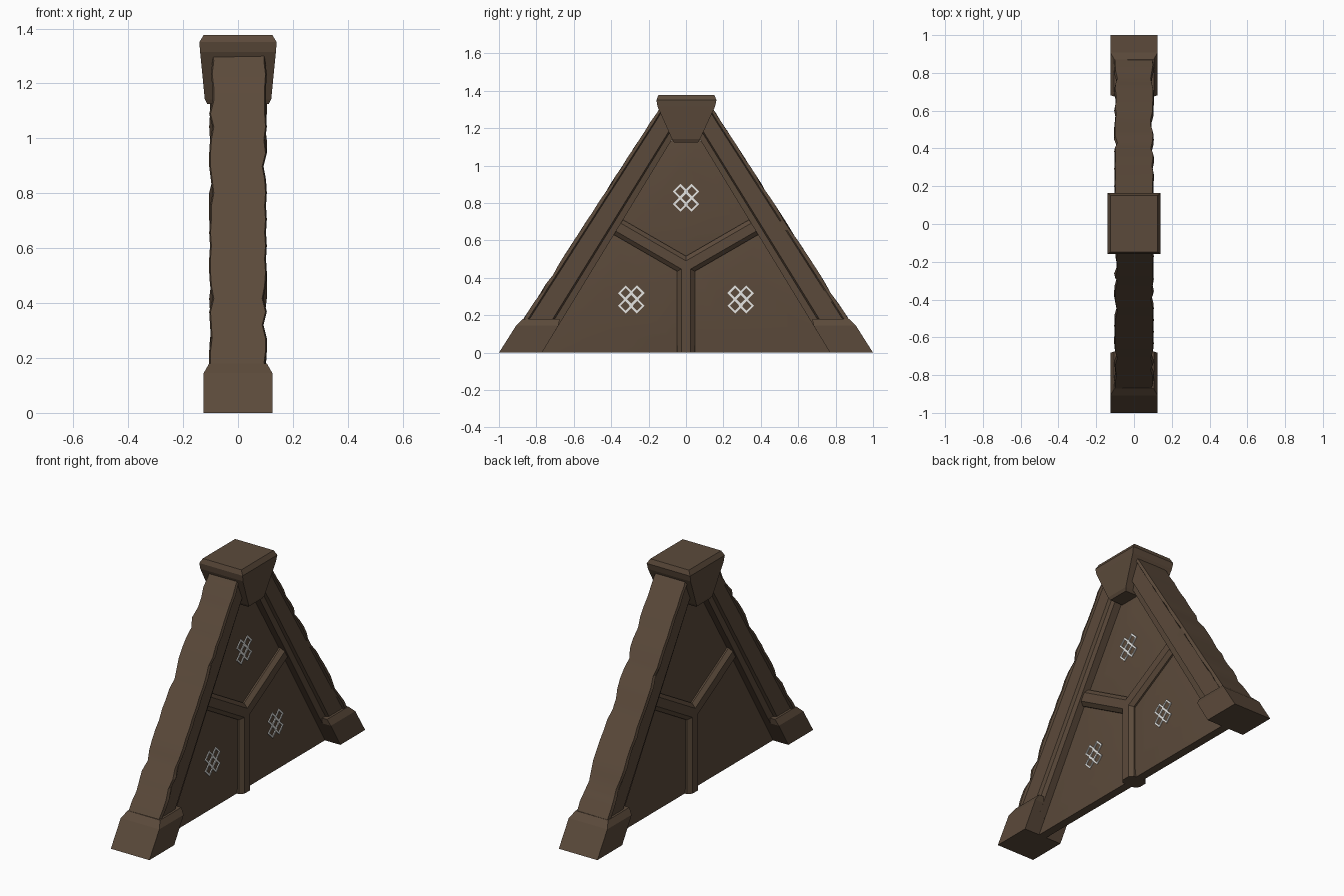
import bpy, bmesh, math, random
from mathutils import Vector

if "Cube" in bpy.data.objects:
    bpy.data.objects.remove(bpy.data.objects["Cube"])

random.seed(4)


def material(name, rgb):
    m = bpy.data.materials.new(name)
    m.diffuse_color = (*rgb, 1)
    m.use_nodes = True
    m.node_tree.nodes["Principled BSDF"].inputs["Base Color"].default_value = m.diffuse_color
    return m


WOOD = material("dark_brown_wood", (0.105, 0.068, 0.043))
PALE = material("pale_inlay", (0.78, 0.78, 0.76))


def finish(bm, name, mat, smooth=True):
    bmesh.ops.recalc_face_normals(bm, faces=bm.faces)
    me = bpy.data.meshes.new(name)
    bm.to_mesh(me)
    bm.free()
    ob = bpy.data.objects.new(name, me)
    bpy.context.collection.objects.link(ob)
    me.materials.append(mat)
    if smooth:
        bpy.ops.object.select_all(action='DESELECT')
        ob.select_set(True)
        bpy.context.view_layer.objects.active = ob
        bpy.ops.object.shade_smooth_by_angle(angle=math.radians(25))
    return ob


def loft(name, rings, mat, smooth=True):
    """Skin a list of closed rings and cap both ends."""
    bm = bmesh.new()
    vs = [[bm.verts.new(p) for p in r] for r in rings]
    n = len(rings[0])
    for a, b in zip(vs, vs[1:]):
        for i in range(n):
            j = (i + 1) % n
            bm.faces.new((a[i], a[j], b[j], b[i]))
    bm.faces.new(vs[0])
    bm.faces.new(vs[-1])
    return finish(bm, name, mat, smooth)


def rect(hx, y0, y1, z):
    return [(-hx, y0, z), (hx, y0, z), (hx, y1, z), (-hx, y1, z)]


def outer(z):
    return 0.87 - (z - 0.18) / 1.55


def inner(z):
    return max(0.77 - z / 1.64, 0.0)


# Sloping beams: stepped section stacked in level slices, outer edges worn
SECTION = [(0, 0.1), (0.12, 0.105), (0.16, 0.092), (0.75, 0.092), (0.8, 0.075), (1, 0.07)]
SLICES = 26
for side, label in ((-1, "front"), (1, "back")):
    rings = []
    for k in range(SLICES + 1):
        z = 0.08 + (1.33 - 0.08) * k / SLICES
        o, i = outer(z), inner(z)
        half = {}
        for sx in (1, -1):
            wear = random.choice((0, 0, 0.003, 0.006, 0.012))
            half[sx] = [(sx * (hx - (wear if u < 0.14 else 0)),
                         side * (o + (i - o) * u - (wear * 0.6 if u == 0 else 0)), z)
                        for u, hx in SECTION]
        rings.append(half[1] + half[-1][::-1])
    loft(label + "_beam", rings, WOOD)

    # Feet: leaning blocks with a chamfered top
    loft(label + "_foot", [
        rect(0.125, side * 0.77, side * 1.0, 0),
        rect(0.125, side * 0.682, side * 0.908, 0.145),
        rect(0.105, side * 0.675, side * 0.872, 0.18)], WOOD, False)

# Keystone cap at the peak
loft("peak_cap", [
    rect(0.112, -0.065, 0.065, 1.125),
    rect(0.121, -0.075, 0.075, 1.142),
    rect(0.138, -0.152, 0.155, 1.315),
    rect(0.141, -0.158, 0.163, 1.35),
    rect(0.125, -0.148, 0.152, 1.377)], WOOD, False)

# Three ribs meeting in a Y
HUB = 0.462
RIB = [(0.047, 0.04), (0.025, 0.06), (-0.025, 0.06), (-0.047, 0.04),
       (-0.047, -0.04), (-0.025, -0.06), (0.025, -0.06), (0.047, -0.04)]
for label, deg, length in (("post", -90, HUB), ("back_arm", 30, 0.48), ("front_arm", 150, 0.48)):
    a = math.radians(deg)
    d = Vector((0, math.cos(a), math.sin(a)))
    s = Vector((0, -math.sin(a), math.cos(a)))
    hub = Vector((0, 0, HUB))
    k = math.tan(math.radians(30))
    # the inner end is mitred to a point so the three ribs join cleanly
    start, tip = [], []
    for w, x in RIB:
        side_vec = s * w + Vector((x, 0, 0))
        start.append(hub + d * (abs(w) * k) + side_vec)
        tip.append(hub + d * length + side_vec)
    bm = bmesh.new()
    va = [bm.verts.new(p) for p in start]
    vb = [bm.verts.new(p) for p in tip]
    ca = [bm.verts.new(hub + Vector((x, 0, 0))) for x in (0.06, -0.06)]
    for i in range(8):
        j = (i + 1) % 8
        if i == 1:
            bm.faces.new((va[1], ca[0], va[2], vb[2], vb[1]))
        elif i == 5:
            bm.faces.new((va[5], ca[1], va[6], vb[6], vb[5]))
        else:
            bm.faces.new((va[i], va[j], vb[j], vb[i]))
    bm.faces.new(vb)
    finish(bm, "rib_" + label, WOOD, False)

# Infill panels, slightly pillowed on both sides
PANELS = {
    "upper_panel": [(0, 0.46), (0.39, 0.68), (0.06, 1.16), (-0.06, 1.16), (-0.39, 0.68)],
    "back_panel": [(0, 0), (0.78, 0), (0.39, 0.68), (0, 0.46)],
    "front_panel": [(0, 0), (-0.78, 0), (-0.39, 0.68), (0, 0.46)],
}


def diamond_ring(bm, cx, cy, cz, ry, rz, width, thick):
    """Thin diamond outline plate lying in the yz plane."""
    dirs = [(1, 0), (0, 1), (-1, 0), (0, -1)]
    rows = []
    for x, inset in ((cx, 0), (cx + thick, 0), (cx + thick, width), (cx, width)):
        rows.append([bm.verts.new((x, cy + a * (ry - inset), cz + b * (rz - inset))) for a, b in dirs])
    for r in range(4):
        p, q = rows[r], rows[(r + 1) % 4]
        for i in range(4):
            j = (i + 1) % 4
            bm.faces.new((p[i], p[j], q[j], q[i]))


for name, pts in PANELS.items():
    n = len(pts)
    my = sum(p[0] for p in pts) / n
    mz = sum(p[1] for p in pts) / n

    def ring(x, f):
        return [(x, my + (y - my) * f, mz + (z - mz) * f) for y, z in pts]

    loft(name, [ring(-0.038, 0.45), ring(-0.034, 0.75), ring(-0.025, 1),
                ring(0.025, 1), ring(0.034, 0.75), ring(0.038, 0.45)], WOOD)

    # Interlaced knot ornament, on the right-hand face only
    bm = bmesh.new()
    for dy, dz in ((0.03, 0.034), (-0.03, 0.034), (0.03, -0.034), (-0.03, -0.034), (0, 0)):
        diamond_ring(bm, 0.037, my + dy, mz + dz, 0.041, 0.041, 0.014, 0.006)
    finish(bm, name + "_ornament", PALE, False)
